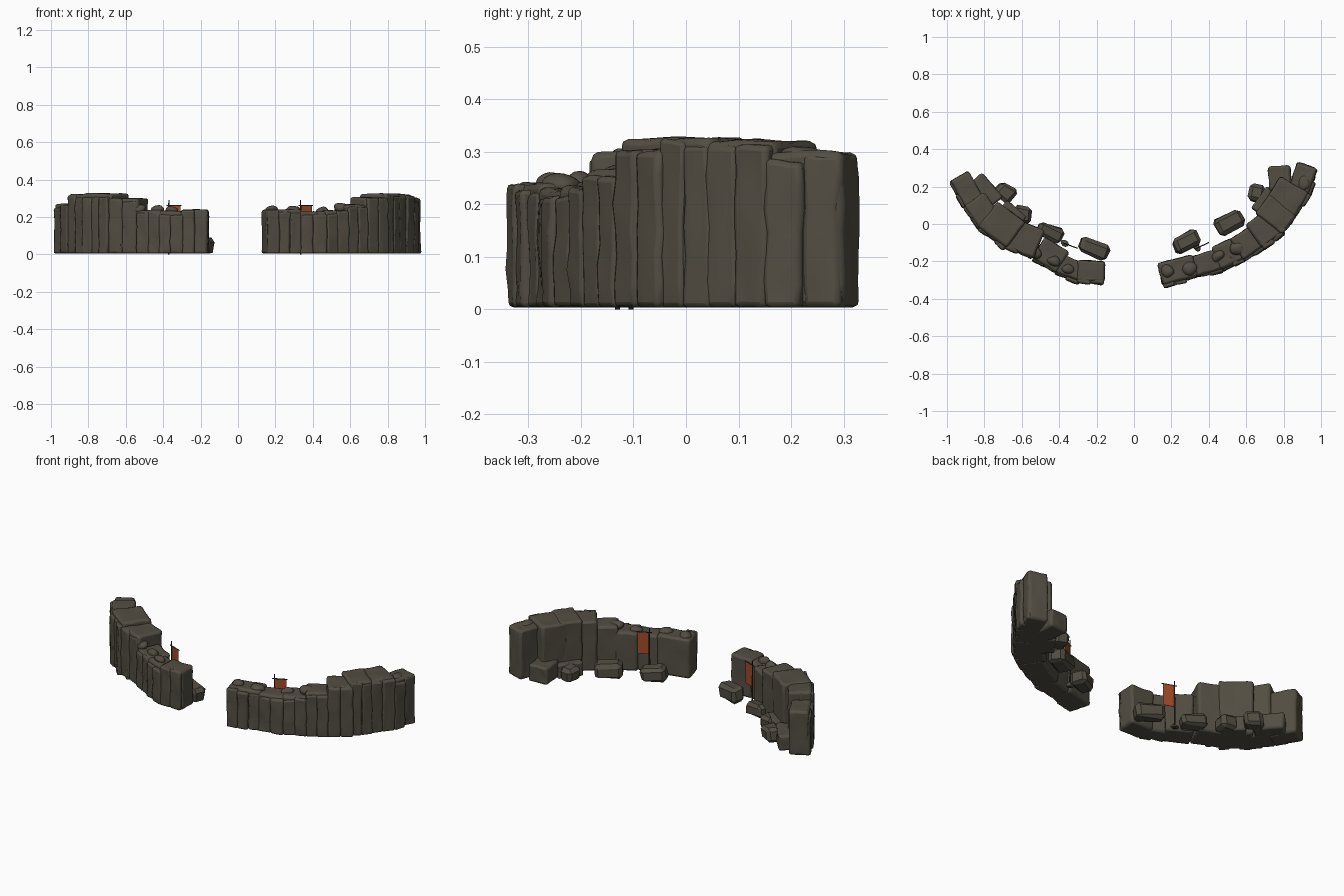
import bpy, bmesh, math, random
from mathutils import Vector, Matrix, noise

random.seed(4)
if "Cube" in bpy.data.objects:
    bpy.data.objects.remove(bpy.data.objects["Cube"])


def material(name, colour):
    mat = bpy.data.materials.new(name)
    mat.use_nodes = True
    mat.diffuse_color = (*colour, 1)
    bsdf = mat.node_tree.nodes["Principled BSDF"]
    bsdf.inputs["Base Color"].default_value = (*colour, 1)
    bsdf.inputs["Roughness"].default_value = 0.9
    return mat


ROCK = material("brown_grey_rock", (0.085, 0.075, 0.055))
CLOTH = material("rust_cloth", (0.34, 0.07, 0.022))
IRON = material("dark_iron", (0.03, 0.03, 0.028))


def finish(name, bm, mat, bevel=0.0, smooth=True):
    mesh = bpy.data.meshes.new(name)
    bm.to_mesh(mesh)
    bm.free()
    obj = bpy.data.objects.new(name, mesh)
    bpy.context.collection.objects.link(obj)
    mesh.materials.append(mat)
    if bevel:
        mod = obj.modifiers.new("worn_edges", "BEVEL")
        mod.width, mod.segments = bevel, 2
        mod.limit_method, mod.angle_limit = "ANGLE", math.radians(50)
    if smooth:
        bpy.ops.object.select_all(action="DESELECT")
        obj.select_set(True)
        bpy.context.view_layer.objects.active = obj
        bpy.ops.object.shade_smooth_by_angle(angle=math.radians(40))
    return obj


def roughen(bm, amount, scale):
    seed = Vector((random.uniform(0, 50), random.uniform(0, 50), 0))
    for v in bm.verts:
        v.co += noise.noise_vector(v.co * scale + seed) * amount
        v.co.z = max(v.co.z, 0.004)


# Upright worn stone standing on the ground
def stone(name, x, y, size, angle, rough=0.006, bevel=0.013):
    bm = bmesh.new()
    bmesh.ops.create_cube(bm, size=1)
    bmesh.ops.subdivide_edges(bm, edges=bm.edges[:], cuts=5, use_grid_fill=True)
    w, d, h = size
    turn = Matrix.Rotation(angle, 4, "Z")
    bm.transform(Matrix.Translation((x, y, h / 2)) @ turn @ Matrix.Diagonal((w, d, h, 1)))
    roughen(bm, rough, 17)
    return finish(name, bm, ROCK, bevel)


# Fallen angular boulder with chipped corners
def boulder(name, x, y, size, angle):
    bm = bmesh.new()
    bmesh.ops.create_cube(bm, size=1)
    bm.transform(Matrix.Diagonal((*size, 1)))
    bmesh.ops.bevel(bm, geom=bm.edges[:], offset=min(size) * 0.22, segments=1, affect="EDGES")
    tilt = Matrix.Rotation(angle, 4, "Z") @ Matrix.Rotation(0.12, 4, "Y")
    bm.transform(Matrix.Translation((x, y, size[2] / 2)) @ tilt)
    roughen(bm, 0.012, 12)
    return finish(name, bm, ROCK, smooth=False)


# Loose rounded rock lying on the wall top
def cap_rock(name, x, y, z, size, angle):
    bm = bmesh.new()
    bmesh.ops.create_icosphere(bm, subdivisions=3, radius=1)
    turn = Matrix.Rotation(angle, 4, "Z")
    bm.transform(Matrix.Translation((x, y, z)) @ turn @ Matrix.Diagonal((*size, 1)))
    roughen(bm, 0.01, 20)
    return finish(name, bm, ROCK)


# Curved wall: a thick core stone per segment, faced with narrow columns
def wall(side, outer, segments):
    for i, (height, thick) in enumerate(segments):
        a, b = Vector(outer[i]), Vector(outer[i + 1])
        along = (b - a).normalized()
        inward = Vector((-along.y, along.x)) * (1 if side == "left" else -1)
        angle = math.atan2(along.y, along.x)
        length = (b - a).length
        mid = (a + b) / 2 + inward * (thick + 0.02) / 2
        stone(f"{side}_wall_core_{i}", mid.x, mid.y,
              (length + 0.012, thick - 0.02, height), angle)
        count = max(2, round(length / 0.065))
        for k in range(count):
            depth = random.uniform(0.07, 0.09)
            step = length / count
            pos = a + along * step * (k + 0.5)
            pos += inward * (depth / 2 + random.uniform(0, 0.016))
            top = height - random.uniform(0.002, 0.022)
            stone(f"{side}_wall_column_{i}_{k}", pos.x, pos.y,
                  (step + 0.004, depth, top), angle + random.uniform(-0.1, 0.1), 0.007)


wall("left",
     [(0.165, -0.345), (0.34, -0.3), (0.48, -0.26), (0.6, -0.205), (0.7, -0.14),
      (0.81, -0.06), (0.88, 0.03), (0.95, 0.15), (0.995, 0.285)],
     [(0.24, 0.14), (0.23, 0.13), (0.235, 0.15), (0.265, 0.15),
      (0.305, 0.17), (0.325, 0.2), (0.32, 0.2), (0.3, 0.13)])
wall("right",
     [(-0.165, -0.33), (-0.3, -0.325), (-0.43, -0.275), (-0.55, -0.2), (-0.7, -0.14),
      (-0.84, -0.035), (-0.92, 0.08), (-0.995, 0.215)],
     [(0.24, 0.13), (0.23, 0.12), (0.235, 0.15), (0.3, 0.18),
      (0.325, 0.19), (0.32, 0.15), (0.27, 0.13)])

# Low ledges against the inner faces
stone("left_ledge", 0.78, 0.245, (0.12, 0.13, 0.11), 0.08)
stone("left_ledge_step", 0.7, 0.12, (0.14, 0.08, 0.09), 0.95)
stone("right_ledge", -0.79, 0.18, (0.17, 0.09, 0.1), -0.85)
stone("right_ledge_step", -0.65, 0.05, (0.14, 0.08, 0.09), -0.7)

# Boulders along the inner side
for i, (x, y, w, d, h, ang) in enumerate([
        (0.28, -0.095, 0.14, 0.09, 0.085, 0.45), (0.51, 0.005, 0.15, 0.1, 0.09, 0.5),
        (0.655, 0.165, 0.09, 0.09, 0.085, 1.3), (-0.215, -0.13, 0.16, 0.09, 0.095, -0.4),
        (-0.45, -0.045, 0.14, 0.08, 0.08, -0.4), (-0.6, 0.05, 0.1, 0.09, 0.085, -0.1),
        (-0.69, 0.17, 0.1, 0.09, 0.085, -0.6)]):
    boulder(f"boulder_{i}", x, y, (w, d, h), ang)

# Loose rocks on the wall tops
for i, (x, y, z, w, d, ang) in enumerate([
        (0.3, -0.24, 0.235, 0.04, 0.034, 0.3), (0.18, -0.25, 0.235, 0.03, 0.03, 0),
        (0.45, -0.17, 0.232, 0.035, 0.03, 0.5), (0.55, -0.13, 0.25, 0.04, 0.035, 0.6),
        (0.91, 0.22, 0.288, 0.04, 0.035, 1.2), (-0.535, -0.15, 0.24, 0.042, 0.035, -0.5),
        (-0.43, -0.2, 0.236, 0.035, 0.03, -0.4), (-0.35, -0.24, 0.235, 0.03, 0.025, 0)]):
    cap_rock(f"cap_rock_{i}", x, y, z, (w, d, 0.024), ang)


# Hanging banner: pole, crossbar, cloth and a footing stone
def banner(side, x, y, angle):
    def place(dx, z):
        turn = Matrix.Rotation(angle, 4, "Z")
        return Matrix.Translation((x, y, 0)) @ turn @ Matrix.Translation((dx, 0, z))

    bm = bmesh.new()
    bmesh.ops.create_cone(bm, cap_ends=True, segments=8, radius1=0.005, radius2=0.003,
                          depth=0.29, matrix=place(0, 0.145))
    bmesh.ops.create_cone(bm, cap_ends=True, segments=6, radius1=0.003, radius2=0.003, depth=0.085,
                          matrix=place(0.03, 0.262) @ Matrix.Rotation(math.pi / 2, 4, "Y"))
    finish(f"{side}_banner_pole", bm, IRON)
    bm = bmesh.new()
    bmesh.ops.create_cube(bm, size=1, matrix=place(0.035, 0.197) @ Matrix.Diagonal((0.062, 0.003, 0.13, 1)))
    finish(f"{side}_banner_cloth", bm, CLOTH, smooth=False)
    cap_rock(f"{side}_banner_footing", x, y, 0.01, (0.02, 0.018, 0.016), angle)


banner("left", 0.335, -0.13, 0.45)
banner("right", -0.37, -0.105, -0.35)
